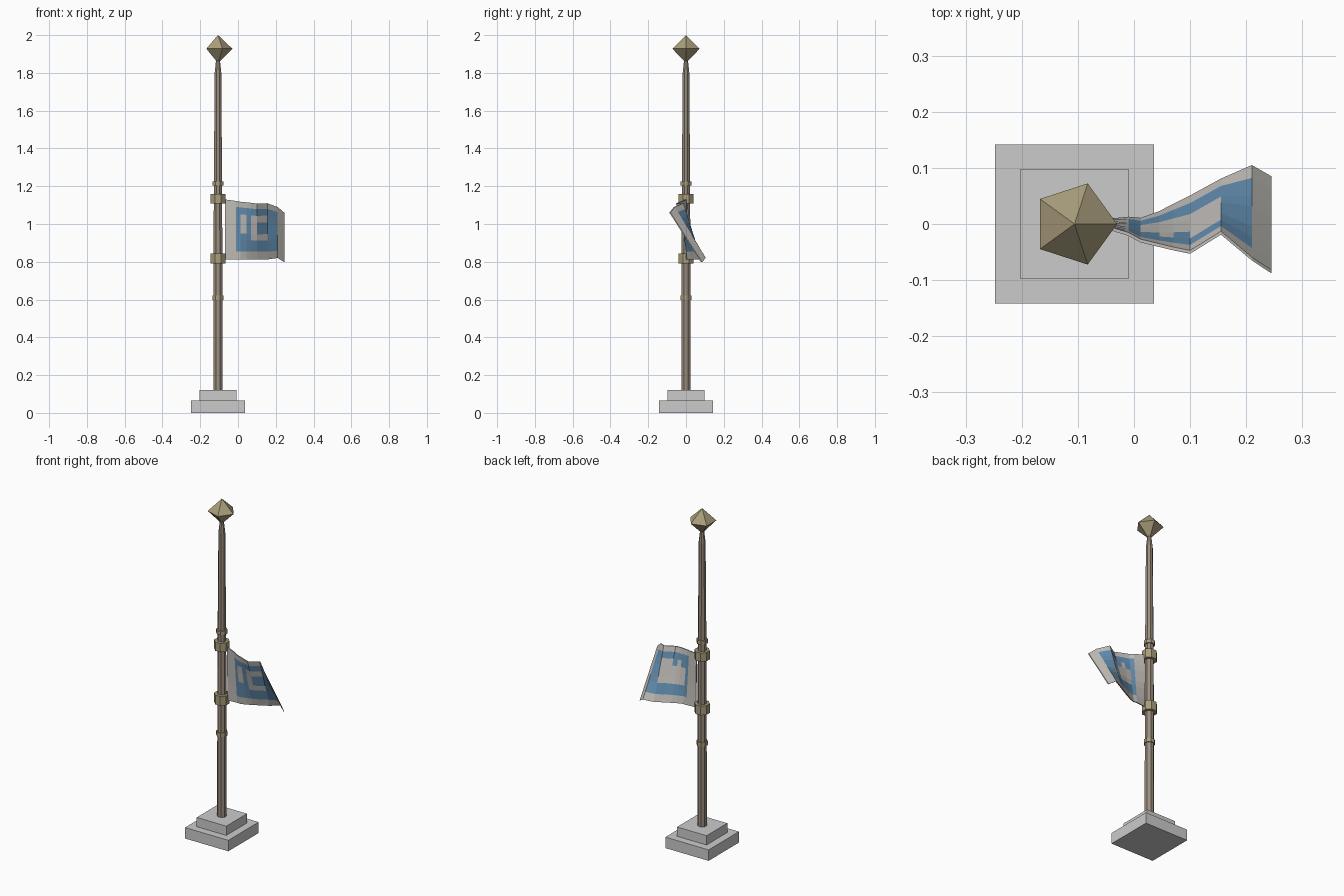
import bpy, bmesh, math

if "Cube" in bpy.data.objects:
    bpy.data.objects.remove(bpy.data.objects["Cube"])

CX = -0.106  # pole axis


def material(name, rgb):
    m = bpy.data.materials.new(name)
    m.diffuse_color = (*rgb, 1)
    m.use_nodes = True
    m.node_tree.nodes["Principled BSDF"].inputs["Base Color"].default_value = m.diffuse_color
    return m


BRASS = material("brass", (0.40, 0.34, 0.20))
WOOD = material("wood", (0.33, 0.27, 0.21))
BLUE = material("blue_cloth", (0.13, 0.28, 0.45))
CLOTH = material("pale_cloth", (0.55, 0.53, 0.50))


def finish(name, bm, *mats):
    bmesh.ops.remove_doubles(bm, verts=bm.verts, dist=1e-5)
    bmesh.ops.recalc_face_normals(bm, faces=bm.faces)
    me = bpy.data.meshes.new(name)
    bm.to_mesh(me)
    bm.free()
    ob = bpy.data.objects.new(name, me)
    for m in mats:
        me.materials.append(m)
    bpy.context.collection.objects.link(ob)
    return ob


def lathe(name, profile, sides, mat, turn=0.0):
    """Faceted solid of revolution from (radius, z) points, capped at both ends."""
    bm = bmesh.new()
    rings = [[bm.verts.new((CX + r * math.cos(turn + 2 * math.pi * i / sides),
                            r * math.sin(turn + 2 * math.pi * i / sides), z))
              for i in range(sides)] for r, z in profile]
    for a, b in zip(rings, rings[1:]):
        for i in range(sides):
            j = (i + 1) % sides
            bm.faces.new((a[i], a[j], b[j], b[i]))
    bm.faces.new(rings[0])
    bm.faces.new(rings[-1])
    return finish(name, bm, mat)


def slab(name, half, z0, z1):
    bm = bmesh.new()
    bmesh.ops.create_cube(bm, size=1)
    for v in bm.verts:
        v.co = (CX + v.co.x * 2 * half, v.co.y * 2 * half, z0 if v.co.z < 0 else z1)
    return finish(name, bm)


# Stepped stone base
slab("base_lower", 0.142, 0, 0.065)
slab("base_upper", 0.097, 0.065, 0.12)

# Pole, finial and collars
T = math.pi / 8
lathe("pole", [(0.026, 0.12), (0.025, 0.80), (0.024, 1.15), (0.019, 1.80),
               (0.011, 1.87)], 8, WOOD, T)
lathe("finial", [(0.008, 1.86), (0.076, 1.928), (0.0005, 2.0)], 5, BRASS)
for name, r, z0, z1 in [("ring_low", 0.031, 0.598, 0.622), ("flag_collar_low", 0.042, 0.79, 0.845),
                        ("flag_collar_high", 0.042, 1.108, 1.16), ("ring_high", 0.031, 1.203, 1.226)]:
    lathe(name, [(r, z0), (r, z1)], 8, BRASS, T)

# Twisted flag: columns of x, top z, top y, bottom z, bottom y
COLS = [(-0.070, 1.130, 0.000, 0.812, 0.004),
        (-0.010, 1.122, -0.018, 0.812, 0.010),
        (0.012, 1.118, -0.030, 0.812, 0.008),
        (0.045, 1.115, -0.038, 0.812, 0.020),
        (0.070, 1.112, -0.044, 0.812, 0.033),
        (0.100, 1.108, -0.050, 0.812, 0.048),
        (0.155, 1.110, -0.016, 0.812, 0.078),
        (0.210, 1.090, -0.062, 0.820, 0.102),
        (0.245, 1.060, -0.085, 0.798, 0.082)]
ROWS = [0, 0.10, 0.22, 0.34, 0.55, 0.66, 0.86, 1]
# b = blue, . = pale; one pattern per side
FRONT = ["........", ".bbbbbb.", ".b.b..b.", ".b.b.bb.", ".bbb..b.", ".bbbbbb.", "........"]
BACK = ["........", ".bbbbbb.", ".bb.b.b.", ".b....b.", ".b....b.", ".bbbbbb.", "........"]

bm = bmesh.new()
sheets = []
for offset, pattern in ((-0.003, FRONT), (0.003, BACK)):
    g = [[bm.verts.new((x, yt + (yb - yt) * v + offset, zt + (zb - zt) * v))
          for x, zt, yt, zb, yb in COLS] for v in ROWS]
    for r in range(len(ROWS) - 1):
        for c in range(len(COLS) - 1):
            f = bm.faces.new((g[r][c], g[r][c + 1], g[r + 1][c + 1], g[r + 1][c]))
            f.material_index = int(pattern[r][c] == "b")
    # walk round the edge of the sheet
    sheets.append(g[0] + [row[-1] for row in g[1:]] + g[-1][-2::-1]
                  + [row[0] for row in g[-2:0:-1]])
p, q = sheets
for i in range(len(p)):
    j = (i + 1) % len(p)
    bm.faces.new((p[i], p[j], q[j], q[i]))
finish("flag", bm, CLOTH, BLUE)
